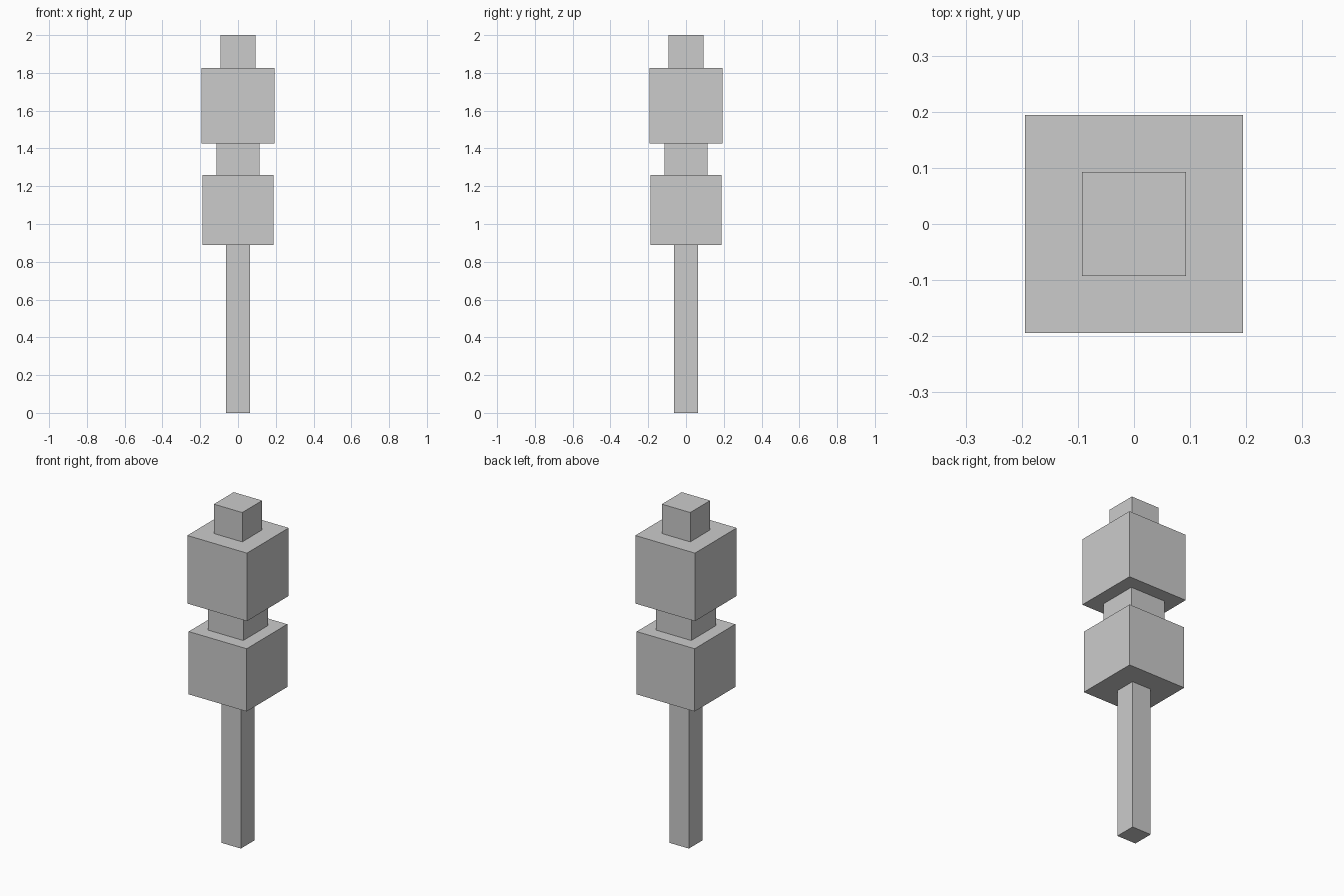
import bpy

if "Cube" in bpy.data.objects:
    bpy.data.objects.remove(bpy.data.objects["Cube"])

# Stacked square blocks: name, width, bottom z, top z
PARTS = [
    ("pole", 0.125, 0.0, 0.89),
    ("lower_block", 0.378, 0.89, 1.26),
    ("neck", 0.229, 1.26, 1.426),
    ("upper_block", 0.389, 1.426, 1.827),
    ("top_cap", 0.185, 1.827, 2.0),
]


def add_block(name, width, z0, z1):
    bpy.ops.mesh.primitive_cube_add(size=1, location=(0, 0, (z0 + z1) / 2))
    block = bpy.context.object
    block.name = name
    block.scale = (width, width, z1 - z0)
    bpy.ops.object.transform_apply(location=False, rotation=False, scale=True)


for part in PARTS:
    add_block(*part)
